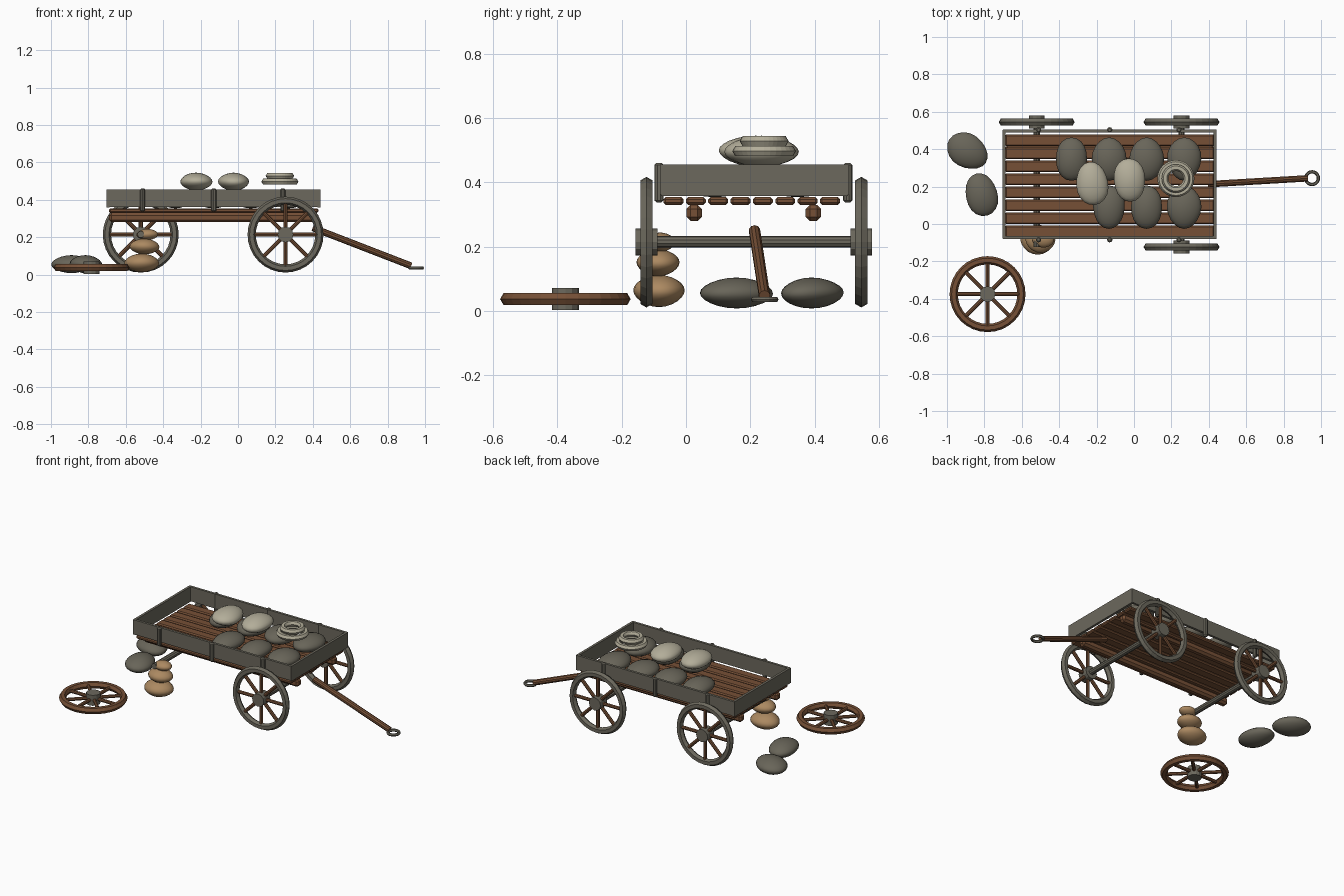
import bpy, bmesh, math, random
from mathutils import Vector, Matrix

random.seed(4)
if "Cube" in bpy.data.objects:
    bpy.data.objects.remove(bpy.data.objects["Cube"])


def material(name, color):
    m = bpy.data.materials.new(name)
    m.use_nodes = True
    m.diffuse_color = (*color, 1)
    m.node_tree.nodes["Principled BSDF"].inputs["Base Color"].default_value = (*color, 1)
    return m


GRAY = material("weathered gray", (0.15, 0.14, 0.11))
BROWN = material("brown wood", (0.18, 0.08, 0.037))
TAN = material("tan stone", (0.41, 0.25, 0.12))
CREAM = material("pale sack", (0.45, 0.42, 0.32))
SACK = material("dark sack", (0.14, 0.13, 0.10))


def finish(name, bm, mat, matrix=Matrix(), smooth=False):
    bmesh.ops.recalc_face_normals(bm, faces=bm.faces)
    mesh = bpy.data.meshes.new(name)
    bm.to_mesh(mesh)
    bm.free()
    mesh.materials.append(mat)
    ob = bpy.data.objects.new(name, mesh)
    bpy.context.collection.objects.link(ob)
    ob.matrix_world = matrix
    for p in mesh.polygons:
        p.use_smooth = smooth
    return ob


def box(name, lo, hi, mat, bevel=0.0):
    lo, hi = Vector(lo), Vector(hi)
    bm = bmesh.new()
    bmesh.ops.create_cube(bm, size=1)
    bmesh.ops.scale(bm, vec=hi - lo, verts=bm.verts)
    bmesh.ops.translate(bm, vec=(lo + hi) / 2, verts=bm.verts)
    if bevel:
        bmesh.ops.bevel(bm, geom=bm.edges[:], offset=bevel, segments=1, affect='EDGES')
    return finish(name, bm, mat)


def rod(name, a, b, r, mat, sides=10, bevel=0.0, matrix=Matrix()):
    a, b = Vector(a), Vector(b)
    bm = bmesh.new()
    bmesh.ops.create_cone(bm, cap_ends=True, segments=sides, radius1=r, radius2=r, depth=(b - a).length)
    if bevel:
        rims = [e for e in bm.edges if any(len(f.verts) > 4 for f in e.link_faces)]
        bmesh.ops.bevel(bm, geom=rims, offset=bevel, segments=1, affect='EDGES')
    turn = (b - a).to_track_quat('Z', 'Y').to_matrix().to_4x4()
    return finish(name, bm, mat, matrix @ Matrix.Translation((a + b) / 2) @ turn)


def ring(name, radius, tube, mat, matrix, steps=32, sides=6):
    bm = bmesh.new()
    section = []
    for i in range(sides):
        t = math.tau * i / sides
        section.append(bm.verts.new((radius + tube * math.cos(t), 0, tube * math.sin(t))))
    edges = [bm.edges.new((section[i - 1], section[i])) for i in range(sides)]
    bmesh.ops.spin(bm, geom=section + edges, cent=(0, 0, 0), axis=(0, 0, 1), angle=math.tau,
                   steps=steps, use_merge=True)
    bmesh.ops.remove_doubles(bm, verts=bm.verts, dist=0.0005)
    return finish(name, bm, mat, matrix)


def lump(name, center, size, mat, angle=0.0):
    # Flattened pillow with a pinched edge
    bm = bmesh.new()
    bmesh.ops.create_uvsphere(bm, u_segments=20, v_segments=12, radius=1)
    a, b = random.uniform(0, 6), random.uniform(0, 6)
    for v in bm.verts:
        x, y, z = v.co
        v.co.z = z * (1 - 0.12 * (x * x + y * y)) + 0.05 * math.sin(2 * x + a) * (1 - z * z)
        v.co.x = x * (1 + 0.06 * math.sin(2 * y + b))
    bmesh.ops.scale(bm, vec=size, verts=bm.verts)
    return finish(name, bm, mat, Matrix.Translation(center) @ Matrix.Rotation(angle, 4, 'Z'), True)


def wheel(name, matrix, rim_mat):
    ring(name + "_rim", 0.181, 0.022, rim_mat, matrix)
    rod(name + "_hub", (0, 0, -0.034), (0, 0, 0.034), 0.042, GRAY, 12, matrix=matrix)
    for i in range(8):
        d = Vector((math.cos(i * math.pi / 4), math.sin(i * math.pi / 4), 0))
        rod(f"{name}_spoke_{i + 1}", d * 0.035, d * 0.172, 0.011, BROWN, 8, matrix=matrix)


# Wagon bed: lengthwise planks on two long beams
for i in range(8):
    y = -0.039 + i * 0.0695
    box(f"floor_plank_{i + 1}", (-0.69, y - 0.031, 0.33), (0.43, y + 0.031, 0.354), BROWN, 0.007)
for side, y in (("right", 0.025), ("left", 0.396)):
    box(f"{side}_beam", (-0.69, y - 0.024, 0.28), (0.43, y + 0.024, 0.33), BROWN, 0.013)

# Walls and their round stakes
for side, y in (("right", -0.073), ("left", 0.498)):
    box(f"{side}_wall", (-0.70, y - 0.008, 0.362), (0.44, y + 0.008, 0.456), GRAY)
    out = -0.011 if side == "right" else 0.005
    for i, x in enumerate((-0.51, -0.13, 0.24)):
        rod(f"{side}_stake_{i + 1}", (x, y + out, 0.338), (x, y + out, 0.46), 0.0145, GRAY, 10, 0.006)
for end, x in (("rear", -0.695), ("front", 0.434)):
    box(f"{end}_wall", (x - 0.008, -0.078, 0.358), (x + 0.008, 0.503, 0.456), GRAY)

# Axles and wheels, with the rear right wheel off and lying on the ground
upright = Matrix.Rotation(math.pi / 2, 4, 'X')
for end, x in (("rear", -0.52), ("front", 0.254)):
    rod(f"{end}_axle", (x, -0.123, 0.215), (x, 0.545, 0.215), 0.018, GRAY)
for name, x, y in (("front_right", 0.254, -0.123), ("front_left", 0.254, 0.545), ("rear_left", -0.52, 0.545)):
    wheel(name + "_wheel", Matrix.Translation((x, y, 0.214)) @ upright, GRAY)
wheel("loose_wheel", Matrix.Translation((-0.783, -0.375, 0.037)), BROWN)

# Pull pole with end ring
rod("pull_pole", (0.40, 0.213, 0.25), (0.925, 0.244, 0.047), 0.018, BROWN)
ring("pull_ring", 0.034, 0.009, GRAY, Matrix.Translation((0.952, 0.245, 0.036)), 20)

# Stone stack propping up the rear axle
lump("prop_stone_bottom", (-0.515, -0.084, 0.062), (0.09, 0.08, 0.05), TAN)
lump("prop_stone_middle", (-0.50, -0.087, 0.150), (0.076, 0.067, 0.042), TAN)
lump("prop_stone_top", (-0.485, -0.08, 0.214), (0.056, 0.046, 0.03), TAN)

# Sacks on the bed, on top of the load and fallen behind the wagon
sack = (0.088, 0.116, 0.048)
for i in range(4):
    lump(f"left_sack_{i + 1}", (-0.334 + i * 0.201, 0.347, 0.402), sack, SACK)
for i in range(3):
    lump(f"right_sack_{i + 1}", (-0.134 + i * 0.201, 0.09, 0.402), sack, SACK)
lump("pale_sack_rear", (-0.224, 0.217, 0.497), sack, CREAM, 0.12)
lump("pale_sack_front", (-0.024, 0.235, 0.497), sack, CREAM, 0.06)
lump("fallen_sack_left", (-0.89, 0.39, 0.056), sack, SACK, 1.0)
lump("fallen_sack_right", (-0.815, 0.157, 0.056), sack, SACK, 0.25)

# Two stacked rope coils
ring("rope_coil_lower", 0.081, 0.018, CREAM, Matrix.Translation((0.224, 0.243, 0.497)))
ring("rope_coil_upper", 0.058, 0.018, CREAM, Matrix.Translation((0.224, 0.243, 0.528)))
